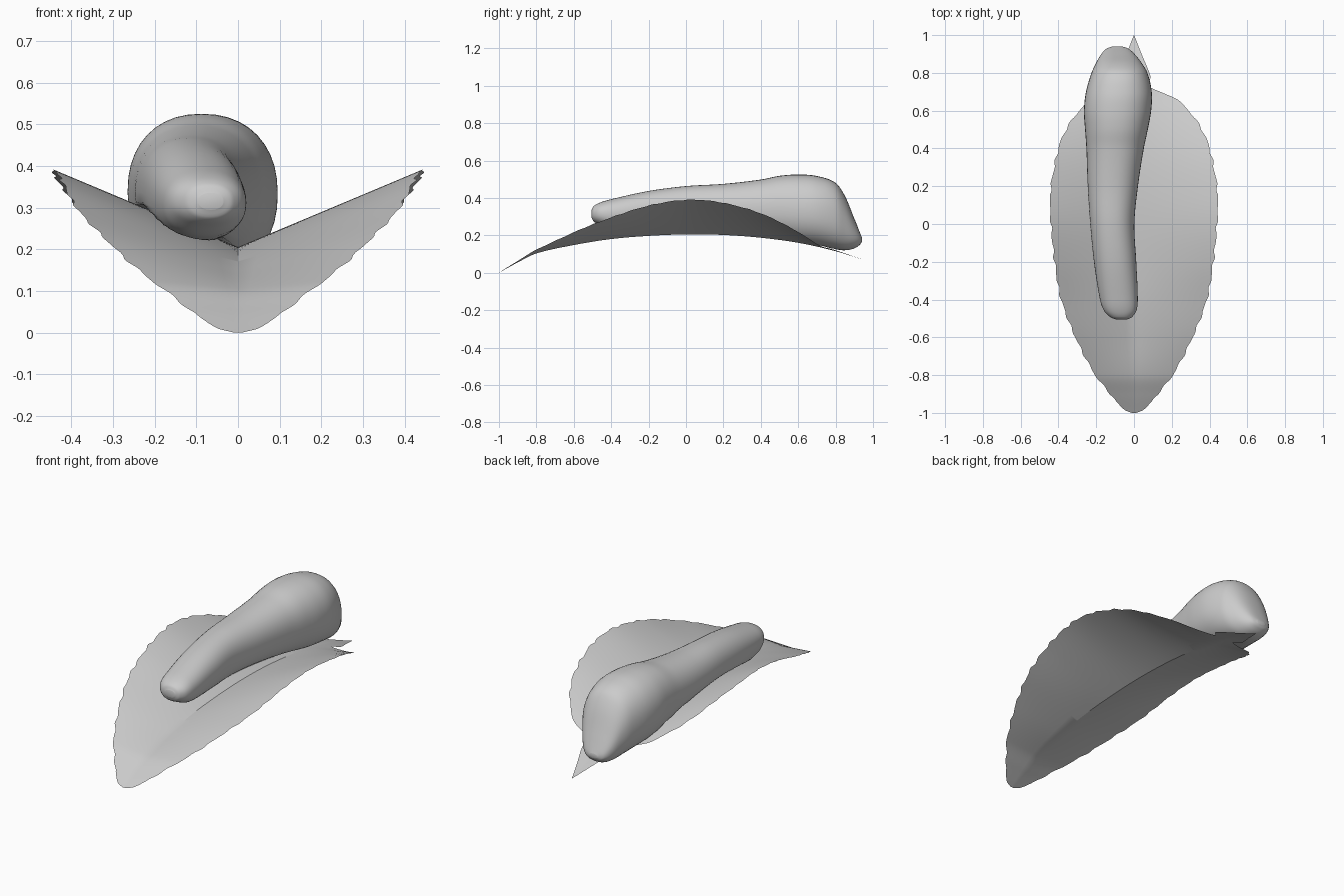
import bpy, math

if "Cube" in bpy.data.objects:
    bpy.data.objects.remove(bpy.data.objects["Cube"])


def curve(keys, y, col):
    """Smooth interpolation through rows of (y, values...)."""
    n = len(keys)
    i = max(j for j in range(n - 1) if keys[j][0] <= y or j == 0)

    def slope(j):
        a, b = keys[max(j - 1, 0)], keys[min(j + 1, n - 1)]
        return (b[col] - a[col]) / (b[0] - a[0])
    p, q = keys[i], keys[i + 1]
    h = q[0] - p[0]
    t = min(max((y - p[0]) / h, 0), 1)
    return ((2*t**3 - 3*t*t + 1) * p[col] + (t**3 - 2*t*t + t) * h * slope(i)
            + (3*t*t - 2*t**3) * q[col] + (t**3 - t*t) * h * slope(i + 1))


def make(name, verts, faces, angle):
    me = bpy.data.meshes.new(name)
    me.from_pydata(verts, [], faces)
    ob = bpy.data.objects.new(name, me)
    bpy.context.collection.objects.link(ob)
    bpy.ops.object.select_all(action='DESELECT')
    ob.select_set(True)
    bpy.context.view_layer.objects.active = ob
    bpy.ops.object.shade_smooth_by_angle(angle=math.radians(angle))
    return ob


# Leaf profiles: half width, midrib height, slope of the folded halves
WIDTH = [(-1, .012), (-.985, .05), (-.9, .125), (-.8, .205), (-.6, .31), (-.4, .385),
         (-.2, .42), (0, .44), (.1, .445), (.2, .44), (.4, .40), (.5, .36), (.6, .29),
         (.66, .225), (.70, .145), (.72, .09), (.74, .06), (.765, .085), (.79, .085),
         (.9, .04), (1, .001)]
MID = [(-1, 0), (-.9, .055), (-.8, .103), (-.6, .148), (-.4, .18), (-.2, .197), (0, .205),
       (.2, .202), (.4, .187), (.6, .16), (.8, .115), (1, .052)]
FOLD = [(-1, .03), (-.8, .10), (-.6, .22), (-.4, .30), (-.2, .385), (0, .42), (.2, .39),
        (.4, .325), (.6, .20), (.7, .10), (.8, .06), (1, .0)]


def leaf_z(x, y):
    return curve(MID, y, 1) + curve(FOLD, y, 1) * abs(x)


# Leaf: thin folded sheet with a slightly ragged rim
ROWS, COLS = 160, 16
verts, faces = [], []
for r in range(ROWS + 1):
    y = -1 + 2 * r / ROWS
    w = curve(WIDTH, y, 1)
    if w > .1:
        w += .004 * math.sin(y * 61) + .002 * math.sin(y * 97)
    w = min(max(w, .001), .446)
    for c in range(COLS + 1):
        x = w * (2 * c / COLS - 1)
        verts.append((x, y, max(leaf_z(x, y), 0)))
for r in range(ROWS):
    for c in range(COLS):
        a = r * (COLS + 1) + c
        faces.append((a, a + 1, a + COLS + 2, a + COLS + 1))
make("leaf", verts, faces, 30)

# Grub body: y, centre x, half width, top z, bottom z
BODY = [(-.505, -.065, .03, .335, .295), (-.495, -.068, .055, .355, .275),
        (-.46, -.073, .085, .375, .255), (-.4, -.08, .10, .393, .23),
        (-.2, -.10, .112, .437, .215), (0, -.115, .117, .463, .21),
        (.2, -.112, .133, .475, .20), (.4, -.10, .152, .498, .18),
        (.5, -.093, .166, .518, .165), (.6, -.087, .178, .525, .15),
        (.7, -.08, .174, .517, .14), (.8, -.077, .148, .48, .125),
        (.85, -.08, .122, .41, .12), (.9, -.085, .088, .29, .13),
        (.93, -.088, .055, .215, .15), (.94, -.088, .025, .19, .165)]
RINGS, SEG = 110, 40
verts, faces = [], []
y0, y1 = BODY[0][0], BODY[-1][0]
for r in range(RINGS + 1):
    # rings bunch up toward both rounded ends
    y = y0 + (y1 - y0) * (1 - math.cos(math.pi * r / RINGS)) / 2
    cx, rx, top, bot = (curve(BODY, y, k) for k in range(1, 5))
    for s in range(SEG):
        a = 2 * math.pi * s / SEG
        ca, sa = math.cos(a), math.sin(a)
        x = cx + rx * math.copysign(abs(ca) ** .9, ca)
        z = (top + bot) / 2 + (top - bot) / 2 * math.copysign(abs(sa) ** .9, sa)
        # underside rests on the leaf
        if y < .8:
            z = max(z, leaf_z(x, y) + .006)
        verts.append((x, y, z))
for r in range(RINGS):
    for s in range(SEG):
        a, b = r * SEG + s, r * SEG + (s + 1) % SEG
        faces.append((a, b, b + SEG, a + SEG))
faces.append(tuple(reversed(range(SEG))))
faces.append(tuple(range(RINGS * SEG, (RINGS + 1) * SEG)))
body = make("grub_body", verts, faces, 70)
